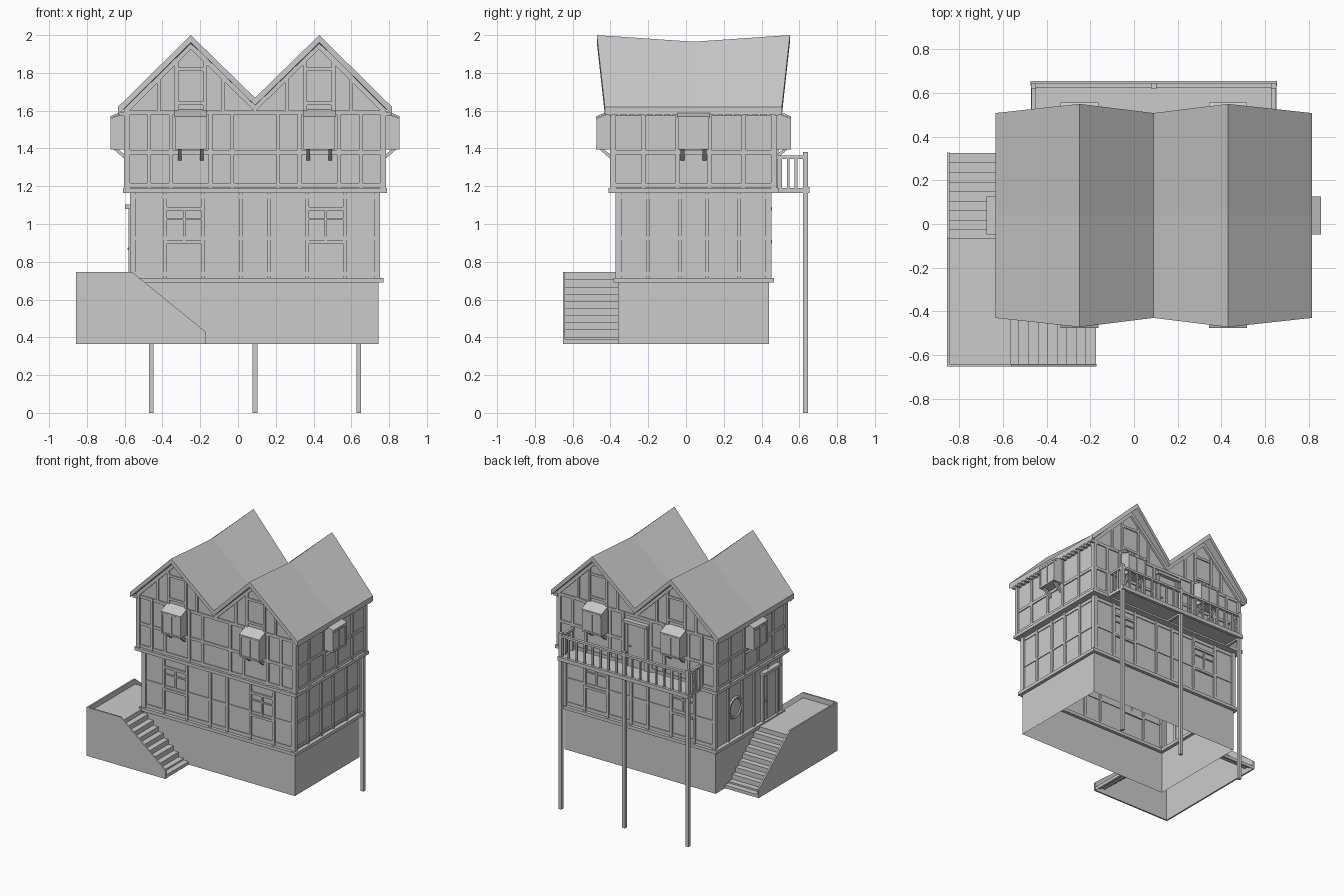
import bpy, bmesh, math
from mathutils import Matrix, Vector

if "Cube" in bpy.data.objects:
    bpy.data.objects.remove(bpy.data.objects["Cube"])

CX, CY = 0.09, 0.04            # house centre
GROUND = (0.65, 0.40)          # half sizes of the storeys
UPPER = (0.68, 0.43)
SIDES = ("front", "back", "right", "left")


def finish(bm, name):
    bmesh.ops.recalc_face_normals(bm, faces=bm.faces)
    me = bpy.data.meshes.new(name)
    bm.to_mesh(me)
    bm.free()
    ob = bpy.data.objects.new(name, me)
    bpy.context.collection.objects.link(ob)
    return ob


def box(bm, x0, x1, y0, y1, z0, z1):
    m = Matrix.Translation(((x0 + x1) / 2, (y0 + y1) / 2, (z0 + z1) / 2)) @ \
        Matrix.Diagonal((abs(x1 - x0), abs(y1 - y0), abs(z1 - z0), 1))
    bmesh.ops.create_cube(bm, size=1, matrix=m)


def at(side, h, u, d, z):
    """Point on a wall: u along it, d outward from it."""
    if side in ("front", "back"):
        return Vector((CX + u, CY + (h[1] + d) * (-1 if side == "front" else 1), z))
    return Vector((CX + (h[0] + d) * (1 if side == "right" else -1), CY + u, z))


def wbox(bm, side, h, u0, u1, d0, d1, z0, z1):
    a, b = at(side, h, u0, d0, z0), at(side, h, u1, d1, z1)
    box(bm, a.x, b.x, a.y, b.y, a.z, b.z)


def loft(bm, A, B):
    A, B = [bm.verts.new(p) for p in A], [bm.verts.new(p) for p in B]
    n = len(A)
    bm.faces.new(A)
    bm.faces.new(B[::-1])
    for i in range(n):
        bm.faces.new((A[i], A[(i + 1) % n], B[(i + 1) % n], B[i]))


def wprism(bm, side, h, pts, u0, u1):
    loft(bm, *[[at(side, h, u, d, z) for d, z in pts] for u in (u0, u1)])


def tube(name, hx, hy, z0, z1):
    """Four walls without floor or ceiling."""
    bm = bmesh.new()
    box(bm, CX - hx, CX + hx, CY - hy, CY + hy, z0, z1)
    bm.normal_update()
    bmesh.ops.delete(bm, geom=[f for f in bm.faces if abs(f.normal.z) > .5], context='FACES')
    finish(bm, name)


def ring(name, hx, hy, w, z0, z1):
    bm = bmesh.new()
    for s in (-1, 1):
        box(bm, CX - hx, CX + hx, CY + s * hy, CY + s * (hy - w), z0, z1)
        box(bm, CX + s * hx, CX + s * (hx - w), CY - hy + w, CY + hy - w, z0, z1)
    finish(bm, name)


# Stone base, sills and walls
tube("stone_base", 0.655, 0.40, 0.365, 0.70)
ring("ground_sill", 0.68, 0.425, 0.05, 0.69, 0.715)
tube("ground_walls", *GROUND, 0.70, 1.18)
ring("upper_sill", 0.70, 0.45, 0.07, 1.165, 1.19)
bm = bmesh.new()
gable = [(-.68, 1.18), (.68, 1.18), (.68, 1.60), (.34, 1.945), (0, 1.62), (-.34, 1.945), (-.68, 1.60)]
loft(bm, *[[at(s, UPPER, u, 0, z) for u, z in gable] for s in ("front", "back")])
finish(bm, "upper_walls")


# Sagging roof; each point is x, z, end overhang, sag
def roof(name, pts, y0, y1, thick):
    bm = bmesh.new()
    rows = []
    for x, z, o, sag in pts:
        top = [(x, y0 - o, z), (x, CY, z - sag), (x, y1 + o, z)]
        rows.append(([bm.verts.new(p) for p in top],
                     [bm.verts.new((a, b, c - thick)) for a, b, c in top]))
    for (t, b), (t2, b2) in zip(rows, rows[1:]):
        for j in (0, 1):
            bm.faces.new((t[j], t2[j], t2[j + 1], t[j + 1]))
            bm.faces.new((b[j], b[j + 1], b2[j + 1], b2[j]))
        for j in (0, 2):
            bm.faces.new((t[j], b[j], b2[j], t2[j]))
    for t, b in (rows[0], rows[-1]):
        for j in (0, 1):
            bm.faces.new((t[j], t[j + 1], b[j + 1], b[j]))
    finish(bm, name)


roof("roof", [(-.635, 1.62, 0, 0), (-.25, 2, .042, .035), (.09, 1.668, 0, .005),
              (.43, 2, .042, .035), (.815, 1.62, 0, 0)], -.43, .508, .04)
low = [(-.60, 1.61, 0, 0), (-.25, 1.96, 0, 0), (.09, 1.63, 0, 0), (.43, 1.96, 0, 0), (.78, 1.61, 0, 0)]
roof("front_gable_trim", low, -.405, -.38, .035)
roof("back_gable_trim", low, .46, .485, .035)
bm = bmesh.new()
for s in ("left", "right"):
    for i in range(20):
        u = -.44 + i * .88 / 19
        wbox(bm, s, UPPER, u - .008, u + .008, 0, .04, 1.572, 1.592)
finish(bm, "rafter_tails")

# Timber frame
bm = bmesh.new()
for s in SIDES:
    long = s in ("front", "back")
    half = GROUND[0] if long else GROUND[1]
    for o in ((.073, .275, .475) if long else (.073, .24)):
        for k in (-o, o):
            wbox(bm, s, GROUND, k - .01, k + .01, -.012, .012, .71, 1.17)
    if s != "left":
        for z in (.735, .925, 1.145):
            wbox(bm, s, GROUND, -half, half, -.006, .006, z - .01, z + .01)
    half = UPPER[0] if long else UPPER[1]
    for o in ((.12, .235, .445, .56) if long else (.085, .265)):
        for k in (-o, o):
            wbox(bm, s, UPPER, k - .01, k + .01, -.005, .011, 1.18, 1.6)
    for z in (1.205, 1.38, 1.59):
        gaps = [(-half, -.12), (.12, half)] if s == "back" and z < 1.5 else [(-half, half)]
        for a, b in gaps:
            wbox(bm, s, UPPER, a, b, -.005, .008, z - .011, z + .011)
    if long:   # gable studs
        for c in (-.34, .34):
            for o in (-.17, -.075, .075, .17):
                wbox(bm, s, UPPER, c + o - .01, c + o + .01, -.005, .01, 1.6, 1.94 - abs(o))
            for z in (1.64, 1.82):
                wbox(bm, s, UPPER, c - .085, c + .085, -.005, .008, z - .009, z + .009)
for h, z0, z1 in ((GROUND, .71, 1.17), (UPPER, 1.185, 1.6)):
    for sx in (-1, 1):
        for sy in (-1, 1):
            x, y = CX + sx * (h[0] - .003), CY + sy * (h[1] - .003)
            box(bm, x - .016, x + .016, y - .016, y + .016, z0, z1)
finish(bm, "timber_frame")

# Ground floor windows
bm = bmesh.new()
for s in ("front", "back"):
    for c in (-.375, .375):
        for z in (.907, 1.08):
            wbox(bm, s, GROUND, c - .09, c + .09, -.012, .014, z - .009, z + .009)
        wbox(bm, s, GROUND, c - .006, c + .006, -.006, .009, .91, 1.08)
        wbox(bm, s, GROUND, c - .09, c + .09, -.005, .008, 1.02, 1.03)
finish(bm, "ground_windows")

# Bay windows with brackets
bays, frames, brackets = bmesh.new(), bmesh.new(), bmesh.new()
for s in SIDES:
    for c in ((-.34, .34) if s in ("front", "back") else (0,)):
        wprism(bays, s, UPPER, [(-.01, 1.395), (.08, 1.395), (.08, 1.56), (-.01, 1.595)], c - .082, c + .082)
        wprism(bays, s, UPPER, [(-.01, 1.595), (.086, 1.56), (.086, 1.57), (-.01, 1.61)], c - .087, c + .087)
        for k in (-.077, 0, .077):
            wbox(frames, s, UPPER, c + k - .006, c + k + .006, .075, .085, 1.395, 1.562)
        for z in (1.401, 1.553):
            wbox(frames, s, UPPER, c - .08, c + .08, .075, .086, z - .006, z + .006)
        for k in (-.058, .058):
            wprism(brackets, s, UPPER, [(0, 1.335), (0, 1.36), (.045, 1.395), (.068, 1.395)], c + k - .01, c + k + .01)
finish(bays, "bay_windows")
finish(frames, "bay_window_frames")
finish(brackets, "bay_brackets")

# Doors: side entrance on the landing, balcony door at the back
bm = bmesh.new()
for s, h, c, w, z0, z1 in (("left", GROUND, -.26, .085, .71, 1.08), ("back", UPPER, 0, .085, 1.19, 1.53)):
    wbox(bm, s, h, c - w, c + w, -.005, .01, z0, z1)
    for k in (-w, w):
        wbox(bm, s, h, c + k - .01, c + k + .01, -.01, .02, z0, z1)
    wbox(bm, s, h, c - w - .02, c + w + .02, -.01, .038, z1, z1 + .022)
    p = at(s, h, c + .055, .016, z0 + .16)
    bmesh.ops.create_icosphere(bm, subdivisions=1, radius=.01, matrix=Matrix.Translation(p))
finish(bm, "doors")

# Round side window
bpy.ops.mesh.primitive_torus_add(location=at("left", GROUND, .16, .005, .95), rotation=(0, math.pi / 2, 0),
                                 major_radius=.075, minor_radius=.012, major_segments=24, minor_segments=6)
bpy.context.object.name = "round_window_frame"
bpy.ops.mesh.primitive_cylinder_add(vertices=24, radius=.075, depth=.01, rotation=(0, math.pi / 2, 0),
                                    location=at("left", GROUND, .16, .002, .95))
bpy.context.object.name = "round_window_glass"


# Stairs: hollow underneath, two flights meeting at a landing
def flight(name, start, end, fn):
    bm = bmesh.new()
    n, run, rise = 9, (end - start) / 9, (.705 - .365) / 9
    pts = [(start, .705)]
    for i in range(n):
        z = .705 - i * rise
        pts += [(start + run * i, z - rise), (start + run * (i + 1), z - rise)] if i < n - 1 else \
               [(start + run * i, z - rise * .99)]
    pts[-1:] = [(start + run * (n - 1), .39), (end, .39), (end, .365)]
    rows = [[bm.verts.new(fn(a, z, k)) for k in (0, 1)] for a, z in pts]
    for r, q in zip(rows, rows[1:]):
        bm.faces.new((r[0], r[1], q[1], q[0]))
    finish(bm, name)


flight("front_steps", -.57, -.175, lambda a, z, k: (a, -.645 + .285 * k, z))
flight("side_steps", -.07, .325, lambda a, z, k: (-.85 + .285 * k, a, z))
bm = bmesh.new()
box(bm, -.85, -.565, -.645, -.065, .695, .705)
finish(bm, "landing")
bm = bmesh.new()
for s0, s1, s2, place in ((-.857, -.56, -.172, lambda a, k, z: (a, -.652 + .012 * k, z)),
                          (-.652, -.065, .327, lambda a, k, z: (-.857 + .012 * k, a, z))):
    prof = [(s0, .365), (s2, .365), (s2, .43), (s1, .745), (s0, .745)]
    loft(bm, *[[place(a, k, z) for a, z in prof] for k in (0, 1)])
finish(bm, "stair_parapets")

# Balcony on tall posts
bm = bmesh.new()
box(bm, -.47, .65, .46, .64, 1.178, 1.19)
box(bm, -.475, .655, .632, .655, 1.165, 1.195)
for x in (-.462, .09, .642):
    box(bm, x - .01, x + .01, .46, .64, 1.165, 1.18)
finish(bm, "balcony_floor")
bm = bmesh.new()
for x in (-.46, .09, .64):
    box(bm, x - .012, x + .012, .62, .645, 0, 1.38)
finish(bm, "balcony_posts")
bm = bmesh.new()
box(bm, -.47, .65, .622, .645, 1.345, 1.362)
for i in range(1, 16):
    x = -.46 + i * 1.1 / 16
    box(bm, x - .007, x + .007, .627, .64, 1.19, 1.35)
for x in (-.46, .64):
    box(bm, x - .01, x + .01, .48, .63, 1.345, 1.362)
    box(bm, x - .01, x + .01, .485, .507, 1.19, 1.362)
    for y in (.542, .582):
        box(bm, x - .007, x + .007, y - .007, y + .007, 1.19, 1.35)
finish(bm, "balcony_railing")
